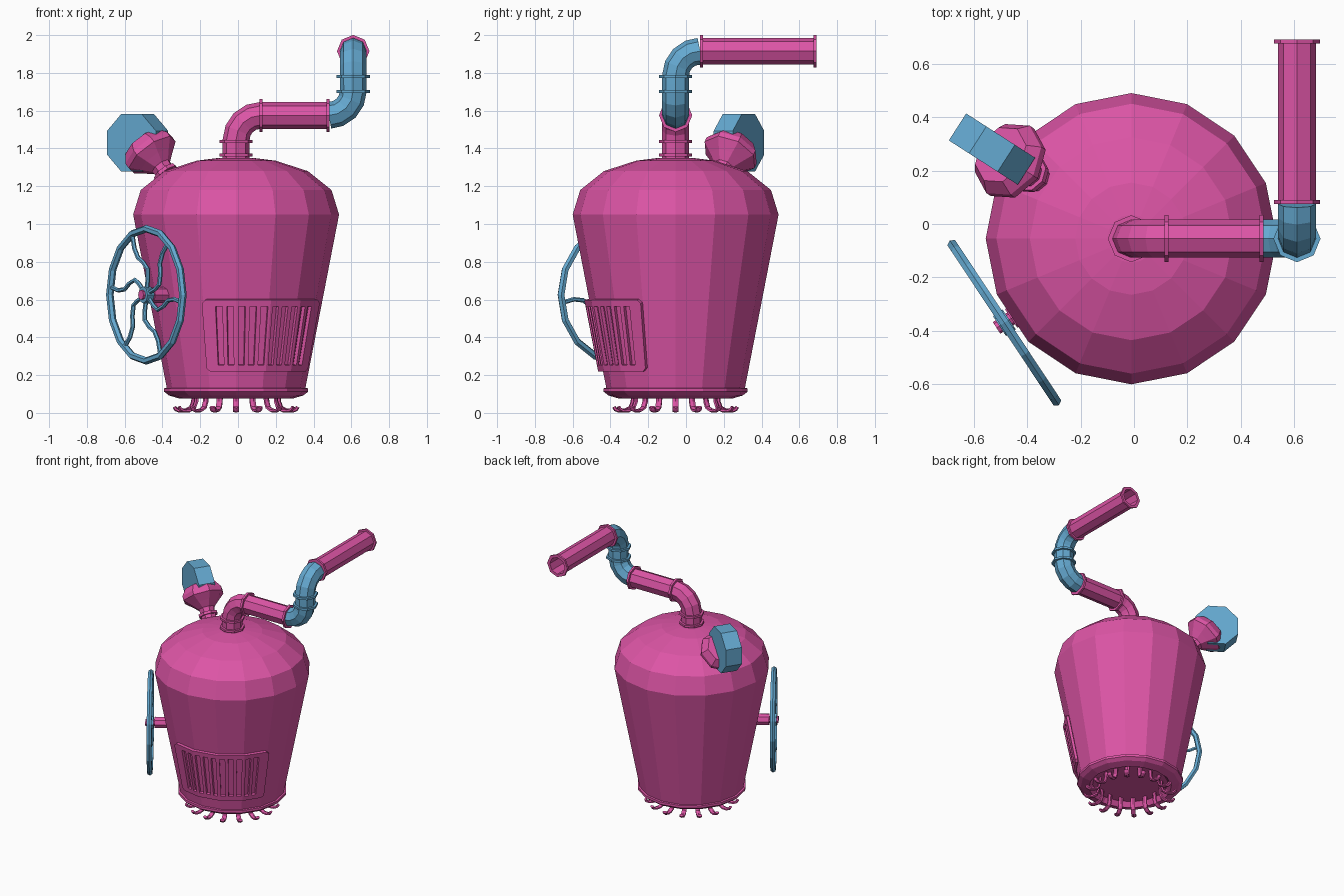
import bpy, bmesh
from math import sin, cos, pi, radians
from mathutils import Vector as V

if "Cube" in bpy.data.objects:
    bpy.data.objects.remove(bpy.data.objects["Cube"])

def material(name, c):
    m = bpy.data.materials.new(name)
    m.diffuse_color = (*c, 1)
    m.use_nodes = True
    m.node_tree.nodes["Principled BSDF"].inputs["Base Color"].default_value = m.diffuse_color
    return m

PINK = material("pink", (0.72, 0.09, 0.38))
BLUE = material("blue", (0.13, 0.40, 0.64))
CX, CY = -0.01, -0.055
Z = V((0, 0, 1))

def finish(name, bm, mat):
    bmesh.ops.remove_doubles(bm, verts=bm.verts, dist=1e-5)
    bmesh.ops.recalc_face_normals(bm, faces=bm.faces)
    me = bpy.data.meshes.new(name)
    bm.to_mesh(me)
    bm.free()
    me.materials.append(mat)
    ob = bpy.data.objects.new(name, me)
    bpy.context.collection.objects.link(ob)
    return ob

def skin(bm, rings, closed=False, caps=False):
    n = len(rings[0])
    vs = [[bm.verts.new(p) for p in r] for r in rings]
    for i in range(len(vs) if closed else len(vs) - 1):
        a, b = vs[i], vs[(i + 1) % len(vs)]
        for k in range(n):
            bm.faces.new((a[k], a[(k + 1) % n], b[(k + 1) % n], b[k]))
    if caps:
        bm.faces.new(vs[0])
        bm.faces.new(vs[-1])

def lathe(name, prof, origin, axis, ref, sides, mat, closed=False, phase=0):
    """Revolve (radius, distance) points around an axis; ref points at the first side."""
    a, x = V(axis).normalized(), V(ref).normalized()
    y = a.cross(x)
    rings = []
    for r, t in prof:
        angs = [phase + 2 * pi * k / sides for k in range(sides)]
        rings.append([V(origin) + a * t + (x * cos(q) + y * sin(q)) * r for q in angs])
    bm = bmesh.new()
    skin(bm, rings, closed)
    return finish(name, bm, mat)

def sweep(bm, path, normal, ru, rn, sides, caps=True):
    """Tube along a planar path, ru in the plane and rn across it."""
    p, n = [V(q) for q in path], V(normal).normalized()
    rings = []
    for i, q in enumerate(p):
        t = (p[min(i + 1, len(p) - 1)] - p[max(i - 1, 0)]).normalized()
        s = n.cross(t)
        rings.append([q + s * ru * cos(2 * pi * k / sides) + n * rn * sin(2 * pi * k / sides)
                      for k in range(sides)])
    skin(bm, rings, caps=caps)

def tube(name, path, normal, r, mat):
    bm = bmesh.new()
    sweep(bm, path, normal, r, r, 8)
    return finish(name, bm, mat)

def flange(name, origin, axis, ref, mat, R=0.088, w=0.008):
    lathe(name, [(0, -w), (R, -w), (R, w), (0, w)], origin, axis, ref, 8, mat)

# tank body
lathe("tank_body", [(0, .11), (.27, .11), (.297, .075), (.355, .092), (.381, .112), (.381, .13),
                    (.367, .132), (.545, 1.05), (.505, 1.18), (.38, 1.28), (.21, 1.335),
                    (.09, 1.35), (0, 1.35)], (CX, CY, 0), Z, (1, 0, 0), 16, PINK)

# curled burner fingers under the tank
bm = bmesh.new()
for k in range(16):
    q = 2 * pi * k / 16
    d, s = V((cos(q), sin(q), 0)), V((-sin(q), cos(q), 0))
    prof = [(.225, .115), (.228, .06), (.24, .028), (.268, .013), (.30, .011), (.318, .018), (.327, .032)]
    sweep(bm, [V((CX, CY, 0)) + d * r + Z * z for r, z in prof], s, .010, .018, 6)
finish("burner_fingers", bm, PINK)

# vent panel wrapped over four faces of the tank, with slots
def on_tank(s, z, off):
    r = .367 + (z - .132) * .178 / .918 + off
    def corner(k):
        q = radians(-112.5 + 22.5 * k)
        return V((CX + r * cos(q), CY + r * sin(q), z))
    k = min(int(s), 3)
    return corner(k).lerp(corner(k + 1), s - k)

slots = [0.5 + i / 3 for i in range(10)]
cols = sorted([0, .12, 1, 2, 3, 3.88, 4] + [c + e for c in slots for e in (-.1, .1)])
bm = bmesh.new()
grid = []
for s in cols:
    cut = .018 if s in (0, 4) else 0
    grid.append([bm.verts.new(on_tank(s, z, .016)) for z in (.22 + cut, .255, .565, .6 - cut)])
for i in range(len(cols) - 1):
    mid = (cols[i] + cols[i + 1]) / 2
    for j in range(3):
        if j == 1 and any(abs(mid - c) < .05 for c in slots):
            continue
        bm.faces.new((grid[i][j], grid[i + 1][j], grid[i + 1][j + 1], grid[i][j + 1]))
panel = finish("vent_panel", bm, PINK)
sol = panel.modifiers.new("thickness", "SOLIDIFY")
sol.thickness, sol.offset = .02, 0

# outlet pipe: riser, elbows and straight runs
def bend(c, a, b, r=.13, n=4):
    return [V(c) + V(a) * r * cos(pi / 2 * i / n) + V(b) * r * sin(pi / 2 * i / n) for i in range(n + 1)]

X, Y = V((1, 0, 0)), V((0, 1, 0))
PX = .61
tube("lower_pipe", [(CX, CY, 1.33)] + bend((.12, CY, 1.445), -X, Z) + [(.48, CY, 1.575)], Y, .071, PINK)
tube("lower_elbow", bend((.48, CY, 1.705), -Z, X) + [(PX, CY, 1.74)], Y, .071, BLUE)
tube("upper_elbow", [(PX, CY, 1.74)] + bend((PX, .075, 1.785), -Y, Z), X, .071, BLUE)
lathe("outlet_pipe", [(0, 0), (.071, 0), (.071, .6), (.086, .6), (.086, .615), (.064, .615),
                      (.064, .05), (0, .05)], (PX, .075, 1.915), Y, Z, 8, PINK)
for i, z in enumerate((1.366, 1.437)):
    flange(f"riser_flange_{i}", (CX, CY, z), Z, X, PINK)
flange("run_flange_start", (.122, CY, 1.575), X, Z, PINK)
flange("run_flange_end", (.477, CY, 1.575), X, Z, PINK)
for i, z in enumerate((1.702, 1.782)):
    flange(f"elbow_flange_{i}", (PX, CY, z), Z, X, BLUE)
flange("outlet_flange", (PX, .082, 1.915), Y, Z, PINK, .086)

# gauge: flared pink socket leaning out of the shoulder, holding a blue drum
rad = V((-.84, .54, 0)).normalized()
tan = Z.cross(rad)
ax = (rad * .66 + Z * .75).normalized()
base = V((CX, CY, 1.22)) + rad * .40
lathe("gauge_socket", [(0, 0), (.055, 0), (.055, .055), (.07, .055), (.07, .075), (.052, .075),
                       (.058, .11), (.10, .15), (.15, .195), (.15, .225), (.115, .275), (0, .275)],
      base, ax, tan, 8, PINK)
lathe("gauge_drum", [(0, -.06), (.166, -.06), (.166, .06), (0, .06)],
      V((CX, CY, 1.43)) + rad * .62, tan, Z, 8, BLUE, phase=pi / 8)

# handwheel with S-shaped spokes
wn = V((-.83, -.55, 0)).normalized()
wx = V((-wn.y, wn.x, 0))
wc = V((CX, CY, .625)) + wn * .57
lathe("wheel_shaft", [(0, -.17), (.042, -.17), (.042, -.03), (.026, -.03), (.026, .035), (0, .035)],
      wc, wn, Z, 8, PINK)
lathe("wheel_hub", [(0, -.022), (.045, -.022), (.045, .022), (0, .022)], wc, wn, Z, 8, BLUE)
lathe("wheel_rim", [(.35 + .02 * cos(pi * k / 3), .02 * sin(pi * k / 3)) for k in range(6)],
      wc, wn, Z, 16, BLUE, closed=True)
bm = bmesh.new()
for k in range(6):
    path = []
    for r, a in ((.025, 84), (.09, 80), (.135, 84), (.175, 100), (.21, 112), (.27, 115), (.345, 113)):
        q = radians(a + 60 * k)
        path.append(wc + wx * r * cos(q) + Z * r * sin(q))
    sweep(bm, path, wn, .012, .012, 6)
finish("wheel_spokes", bm, BLUE)
